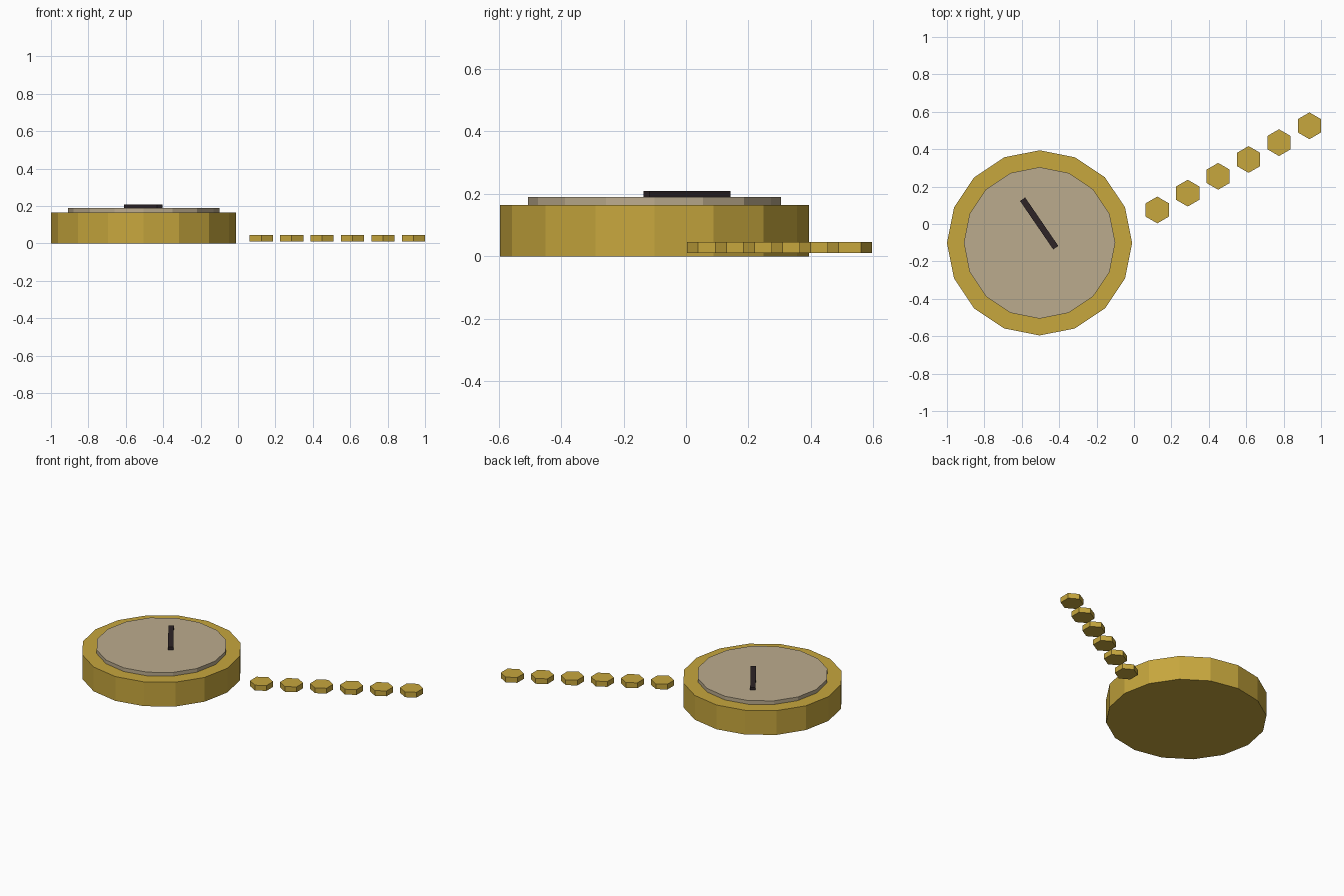
import bpy, math

if "Cube" in bpy.data.objects:
    bpy.data.objects.remove(bpy.data.objects["Cube"])


def material(name, rgb):
    m = bpy.data.materials.new(name)
    m.diffuse_color = (*rgb, 1.0)
    m.use_nodes = True
    m.node_tree.nodes["Principled BSDF"].inputs["Base Color"].default_value = m.diffuse_color
    return m


GOLD = material("gold", (0.57, 0.385, 0.047))
DIAL = material("dull cream", (0.50, 0.41, 0.27))
BLACK = material("dark brown black", (0.026, 0.017, 0.019))


def prism(name, sides, radius, x, y, z0, z1, mat):
    """Flat-shaded disc with a corner pointing along +y."""
    bpy.ops.mesh.primitive_cylinder_add(vertices=sides, radius=radius, depth=z1 - z0,
                                        location=(x, y, (z0 + z1) / 2))
    ob = bpy.context.object
    ob.name = name
    ob.data.materials.append(mat)
    return ob


CX, CY = -0.505, -0.101

# Watch case and raised dial
prism("case", 16, 0.495, CX, CY, 0.0, 0.165, GOLD)
prism("dial", 16, 0.405, CX, CY, 0.16, 0.19, DIAL)

# Single slanted hand on the dial
bpy.ops.mesh.primitive_cube_add(size=1, location=(-0.507, 0.003, 0.199),
                                rotation=(0, 0, math.radians(34.4)))
hand = bpy.context.object
hand.name = "hand"
hand.scale = (0.033, 0.314, 0.02)
hand.data.materials.append(BLACK)

# Chain of six hexagonal links
for i in range(6):
    prism(f"chain_link_{i + 1}", 6, 0.0715,
          0.1245 + 0.1627 * i, 0.075 + 0.09 * i, 0.01, 0.046, GOLD)
